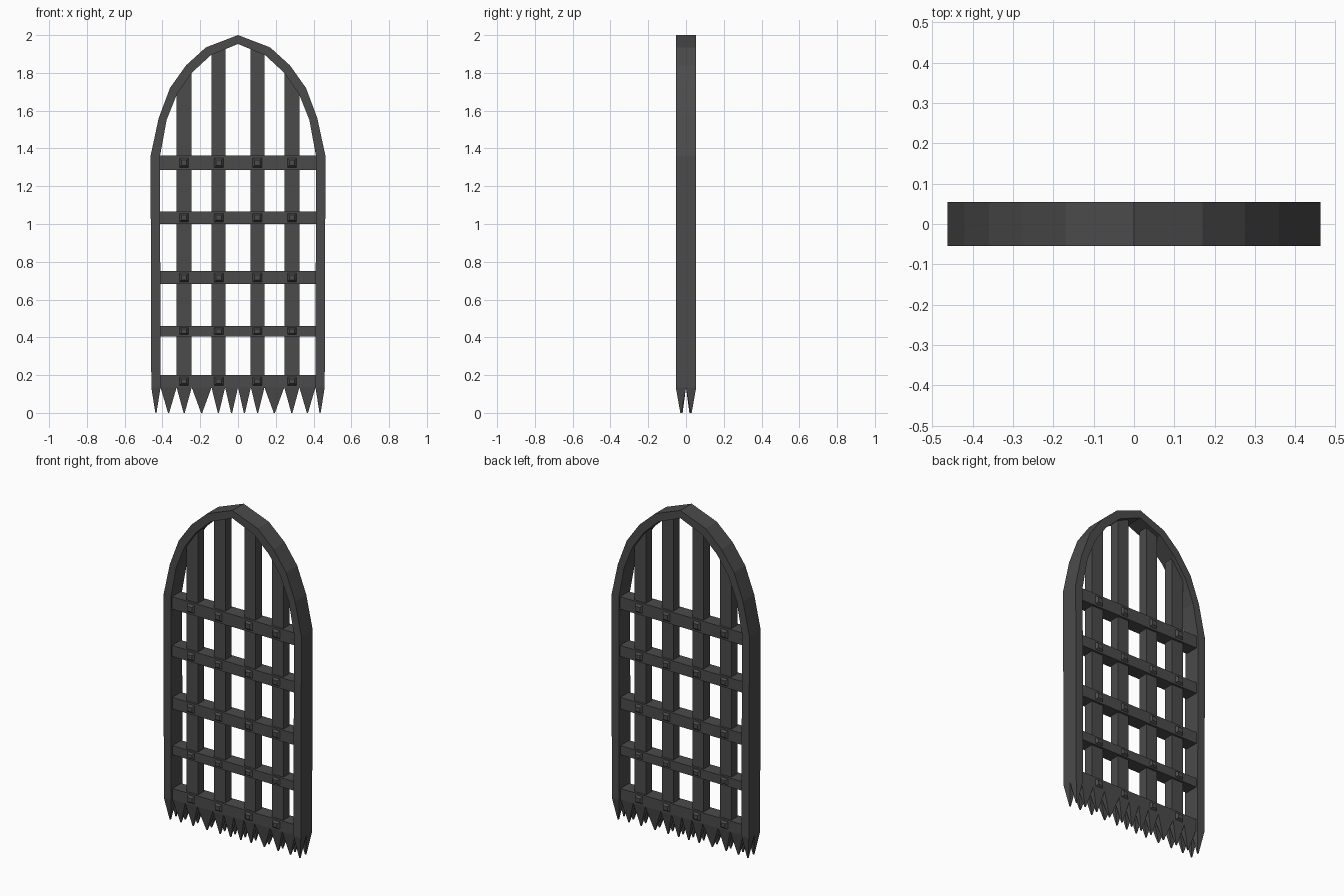
import bpy, bmesh

if "Cube" in bpy.data.objects:
    bpy.data.objects.remove(bpy.data.objects["Cube"])

iron = bpy.data.materials.new("dark_iron")
iron.use_nodes = True
color = (0.07, 0.07, 0.07, 1)
iron.diffuse_color = color
iron.node_tree.nodes["Principled BSDF"].inputs["Base Color"].default_value = color


def finish(name, bm):
    bmesh.ops.recalc_face_normals(bm, faces=bm.faces)
    mesh = bpy.data.meshes.new(name)
    bm.to_mesh(mesh)
    bm.free()
    mesh.materials.append(iron)
    obj = bpy.data.objects.new(name, mesh)
    bpy.context.collection.objects.link(obj)
    return obj


def prism(name, outline, depth):
    """Extrude an x-z outline symmetrically through y."""
    bm = bmesh.new()
    face = bm.faces.new([bm.verts.new((x, -depth, z)) for x, z in outline])
    out = bmesh.ops.extrude_face_region(bm, geom=[face])
    moved = [v for v in out["geom"] if isinstance(v, bmesh.types.BMVert)]
    bmesh.ops.translate(bm, verts=moved, vec=(0, 2 * depth, 0))
    return finish(name, bm)


def add_taper(bm, base, tip):
    """Join two quads with side faces and caps."""
    a = [bm.verts.new(p) for p in base]
    b = [bm.verts.new(p) for p in tip]
    bm.faces.new(a)
    bm.faces.new(b)
    for i in range(4):
        j = (i + 1) % 4
        bm.faces.new((a[i], a[j], b[j], b[i]))


FRAME, BAR, UPRIGHT, BASE = 0.054, 0.042, 0.029, 0.135

# Pointed arch frame with its side posts
outer = [(0.459, BASE), (0.463, 1.36), (0.42, 1.56), (0.36, 1.72),
         (0.275, 1.84), (0.17, 1.935), (0, 2)]
inner = [(0.41, BASE), (0.413, 1.36), (0.378, 1.55), (0.322, 1.69),
         (0.245, 1.80), (0.145, 1.893), (0, 1.953)]
outline = outer + [(-x, z) for x, z in outer[-2::-1]]
outline += [(-x, z) for x, z in inner] + inner[-2::-1]
prism("arch_frame", outline, FRAME)

# Upright bars, cut to the slope of the arch
columns = []
for side, s in (("left", 1), ("right", -1)):
    for where, x0, x1, z0, z1 in (("inner", 0.065, 0.139, 1.945, 1.91),
                                  ("outer", 0.247, 0.325, 1.82, 1.71)):
        prism(f"{side}_{where}_upright",
              [(s * x0, BASE), (s * x1, BASE), (s * x1, z1), (s * x0, z0)], UPRIGHT)
        columns.append(s * (x0 + x1) / 2)

# Crossbars and the studs at each crossing, front and back
rows = [(BASE, 0.2), (0.405, 0.46), (0.682, 0.752), (1.0, 1.067), (1.287, 1.362)]
studs = bmesh.new()
for i, (low, high) in enumerate(rows):
    prism(f"crossbar_{i + 1}", [(-0.415, low), (0.415, low), (0.415, high), (-0.415, high)], BAR)
    zc, h = (low + high) / 2, (high - low) * 0.36
    for xc in columns:
        for s in (-1, 1):
            quad = lambda k, y: [(xc + a * k * 0.026, s * y, zc + b * k * h)
                                 for a, b in ((-1, -1), (1, -1), (1, 1), (-1, 1))]
            add_taper(studs, quad(1, BAR - 0.002), quad(0.55, FRAME))
finish("studs", studs)

# Two rows of spikes along the bottom
half = [0, 0.068, 0.14, 0.245, 0.325, 0.41, 0.459]
edges = [-x for x in half[:0:-1]] + half
spikes = bmesh.new()
for x0, x1 in zip(edges, edges[1:]):
    depth = FRAME if max(abs(x0), abs(x1)) > 0.42 else BAR
    for s in (-1, 1):
        base = [(x0, 0, BASE), (x1, 0, BASE), (x1, s * depth, BASE), (x0, s * depth, BASE)]
        xc, yc, t = (x0 + x1) / 2, s * depth / 2, 0.003
        tip = [(xc - t, yc - s * t, 0), (xc + t, yc - s * t, 0),
               (xc + t, yc + s * t, 0), (xc - t, yc + s * t, 0)]
        add_taper(spikes, base, tip)
finish("bottom_spikes", spikes)
